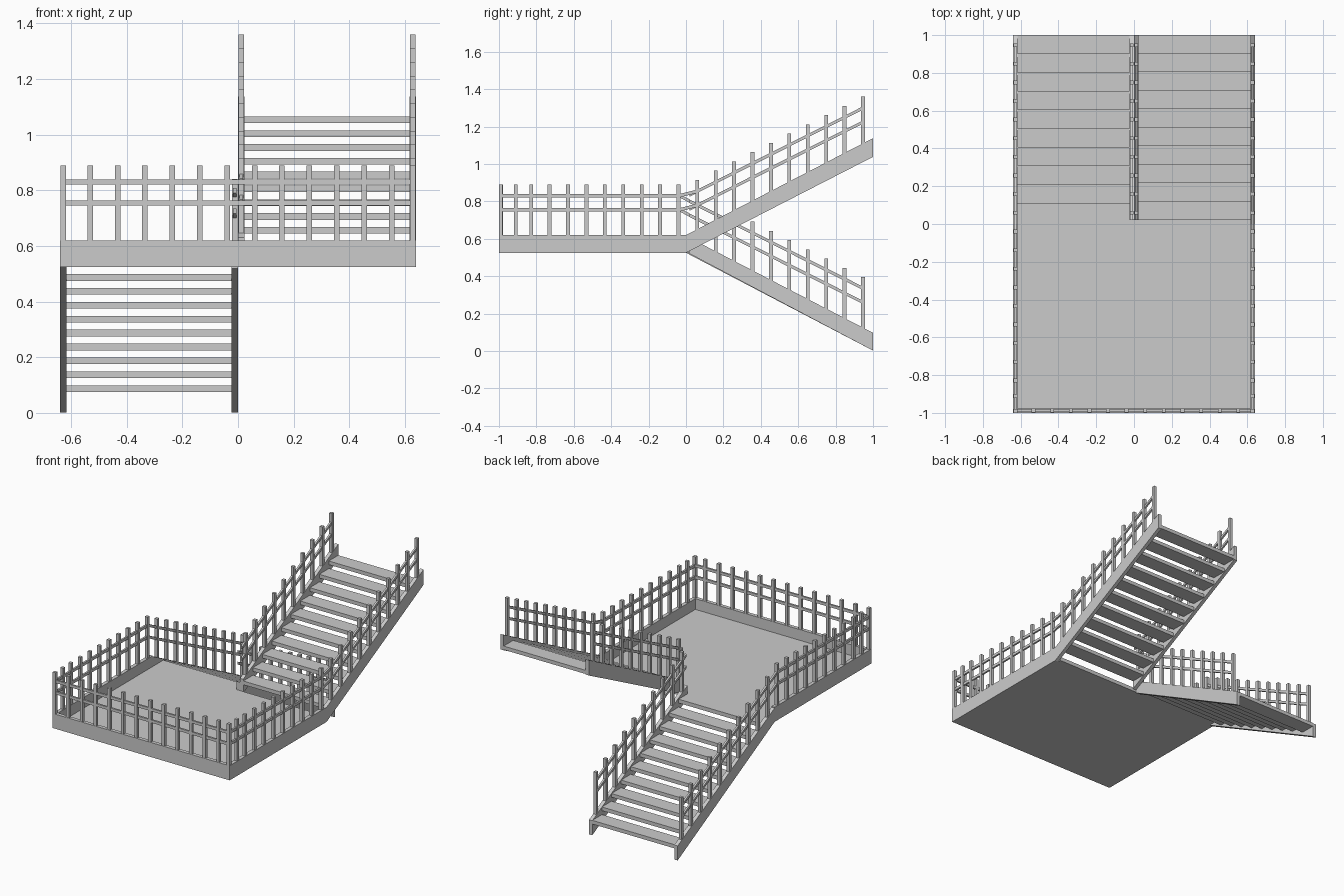
import bpy, bmesh
from mathutils import Vector

if "Cube" in bpy.data.objects:
    bpy.data.objects.remove(bpy.data.objects["Cube"])

HW = 0.64      # half width
T = 0.024      # board thickness
POST = 0.02    # baluster width


def finish(name, bm):
    bmesh.ops.recalc_face_normals(bm, faces=bm.faces)
    me = bpy.data.meshes.new(name)
    bm.to_mesh(me)
    bm.free()
    ob = bpy.data.objects.new(name, me)
    bpy.context.collection.objects.link(ob)
    return ob


def extrude_profile(bm, pts, x0, x1):
    """Extrude a (y, z) outline from x0 to x1."""
    face = bm.faces.new([bm.verts.new((x0, y, z)) for y, z in pts])
    new = bmesh.ops.extrude_face_region(bm, geom=[face])["geom"]
    bmesh.ops.translate(bm, vec=(x1 - x0, 0, 0),
                        verts=[v for v in new if isinstance(v, bmesh.types.BMVert)])


def add_box(bm, x0, x1, y0, y1, z0, z1):
    extrude_profile(bm, [(y0, z0), (y1, z0), (y1, z1), (y0, z1)], x0, x1)


def add_rail(bm, x, path, w=0.012, h=0.018):
    """Bent bar following (y, z) points in the plane x."""
    top = [(y, z + h / 2) for y, z in path]
    low = [(y, z - h / 2) for y, z in reversed(path)]
    extrude_profile(bm, low + top, x - w / 2, x + w / 2)


# landing floor, reaching one tread further over the lower flight
bm = bmesh.new()
add_box(bm, -HW + T, HW - T, -1 + T, 0.02, 0.525, 0.55)
add_box(bm, -HW + T, -T, 0.02, 0.11, 0.525, 0.55)
finish("landing_floor", bm)

# landing rim boards
bm = bmesh.new()
add_box(bm, -HW, HW, -1, -1 + T, 0.525, 0.62)
for x0 in (-HW, HW - T):
    add_box(bm, x0, x0 + T, -1 + T, 0.0, 0.525, 0.62)
finish("landing_rim", bm)

# flights: name, slope sign, outer and inner board x start
flights = (("lower", -1, -HW, -T), ("upper", 1, HW - T, 0.0))
post_y = [0.06 + 0.0985 * i for i in range(10)]
side_y = [-0.99, -0.91] + [-0.04 - 0.0985 * i for i in range(9)]

for name, s, xo, xi in flights:
    edge = 0.62 if s > 0 else 0.615
    rise = 0.518 * s

    # sloped stringers
    bm = bmesh.new()
    for x0, y0 in ((xo, 0.0), (xi, 0.02)):
        low = (y0, 0.53 + rise * y0) if y0 else (0, 0.525)
        extrude_profile(bm, [low, (1, 0.52 + rise), (1, edge + rise),
                             (y0, edge + rise * y0)], x0, x0 + T)
    finish(name + "_stringers", bm)

    # open treads
    bm = bmesh.new()
    a, b = min(xo, xi) + T, max(xo, xi)
    for i in range(10 if s > 0 else 9):
        if s > 0:
            y0, z0 = 0.02 + 0.098 * i, 0.595 + 0.0496 * i
        else:
            y0, z0 = 0.11 + 0.0988 * i, 0.475 - 0.05 * i
        add_box(bm, a, b, y0, min(y0 + 0.1, 1), z0, z0 + 0.024)
    finish(name + "_treads", bm)

    # balusters on the flight
    bm = bmesh.new()
    r = POST / 2
    for x0 in (xo, xi):
        x = x0 + T / 2
        for y in post_y:
            top = (0.885 if s > 0 else 0.87) + 0.502 * s * y
            extrude_profile(bm, [(y - r, edge + rise * (y - r)), (y + r, edge + rise * (y + r)),
                                 (y + r, top), (y - r, top)], x - r, x + r)
    finish(name + "_balusters", bm)

    # handrails: outer ones bend into the landing rails
    bm = bmesh.new()
    for z in (0.83, 0.755):
        zk = z + (0.024 if s > 0 else -0.05)
        slope = [(0.06, zk), (0.95, zk + 0.502 * s * 0.89)]
        add_rail(bm, xo + T / 2, [(-0.99, z), (-0.035, z)] + slope)
        start = (0.02, zk - 0.502 * s * 0.04)
        add_rail(bm, xi + T / 2, [start, slope[1]])
    finish(name + "_rails", bm)

    # balusters on the landing side
    bm = bmesh.new()
    x = xo + T / 2
    for y in side_y:
        add_box(bm, x - r, x + r, y - r, y + r, 0.62, 0.89)
    finish(name + "_landing_balusters", bm)

# front balusters and rails
bm = bmesh.new()
for i in range(1, 13):
    x = -0.63 + 0.0985 * i
    add_box(bm, x - POST / 2, x + POST / 2, -0.998, -0.978, 0.62, 0.89)
finish("front_balusters", bm)

bm = bmesh.new()
for z in (0.83, 0.755):
    add_box(bm, -HW + 0.012, HW - 0.012, -0.994, -0.982, z - 0.009, z + 0.009)
finish("front_rails", bm)
